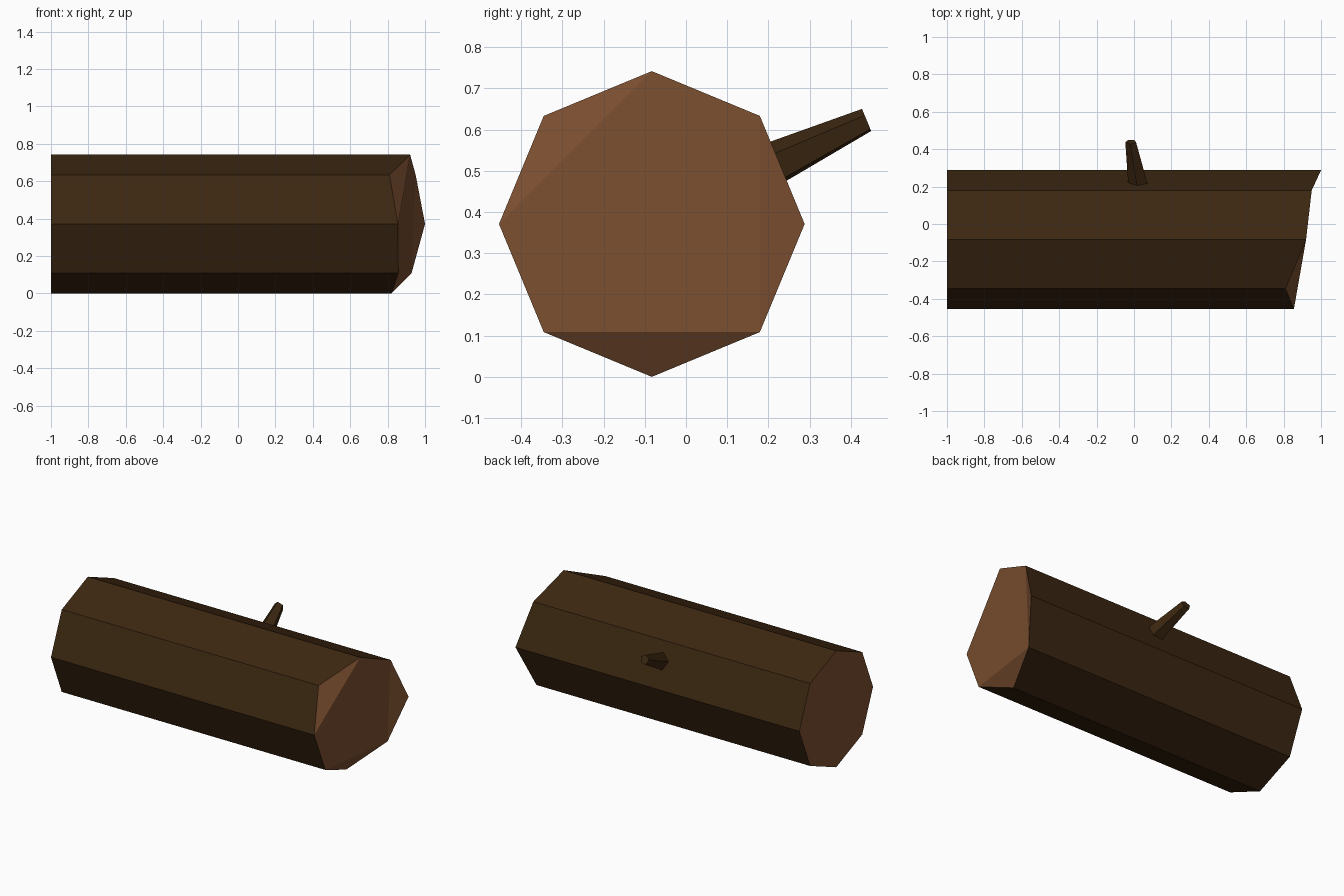
import bpy, bmesh
from math import cos, sin, radians
from mathutils import Vector

if "Cube" in bpy.data.objects:
    bpy.data.objects.remove(bpy.data.objects["Cube"])


def material(name, rgb):
    m = bpy.data.materials.new(name)
    m.diffuse_color = (*rgb, 1)
    m.use_nodes = True
    m.node_tree.nodes["Principled BSDF"].inputs["Base Color"].default_value = m.diffuse_color
    return m


bark = material("dark bark", (0.045, 0.020, 0.0055))
wood = material("cut wood", (0.205, 0.080, 0.030))


def finish(bm, name, mats):
    bmesh.ops.recalc_face_normals(bm, faces=bm.faces)
    me = bpy.data.meshes.new(name)
    bm.to_mesh(me)
    bm.free()
    for m in mats:
        me.materials.append(m)
    ob = bpy.data.objects.new(name, me)
    bpy.context.collection.objects.link(ob)
    return ob


def ring(bm, centre, u, v, r, n, turn=0):
    c, u, v = Vector(centre), Vector(u), Vector(v)
    angles = [radians(turn + 360 * i / n) for i in range(n)]
    return [bm.verts.new(c + r * (cos(a) * u + sin(a) * v)) for a in angles]


def bridge(bm, a, b):
    for i in range(len(a)):
        j = (i + 1) % len(a)
        bm.faces.new((a[i], a[j], b[j], b[i]))


# Log: octagonal trunk, sawn flat on the left, hewn unevenly on the right
bm = bmesh.new()
Y, Z = (0, 1, 0), (0, 0, 1)
left = ring(bm, (-1, -0.083, 0.371), Y, Z, 0.371, 8)
right = ring(bm, (0, -0.083, 0.371), Y, Z, 0.371, 8)
for vert, x in zip(right, (1.0, 0.95, 0.92, 0.81, 0.855, 0.857, 0.82, 0.928)):
    vert.co.x = x
bridge(bm, left, right)
# Cut faces: one main plane and three chipped corners
ends = [left] + [[right[i] for i in ids]
                 for ids in ((1, 2, 4, 5, 7), (2, 3, 4), (5, 6, 7), (7, 0, 1))]
for verts in ends:
    bm.faces.new(verts).material_index = 1
finish(bm, "log", [bark, wood])

# Branch stub: tapered five-sided twig leaning out of the back
bm = bmesh.new()
slope = (0, -0.383, 0.924)
base = ring(bm, (0.023, 0.224, 0.520), (1, 0, 0), slope, 0.055, 5, -46)
tip = ring(bm, (-0.016, 0.439, 0.622), (1, 0, 0), slope, 0.031, 5, -46)
bridge(bm, base, tip)
bm.faces.new(base)
bm.faces.new(tip)
finish(bm, "branch_stub", [bark])
